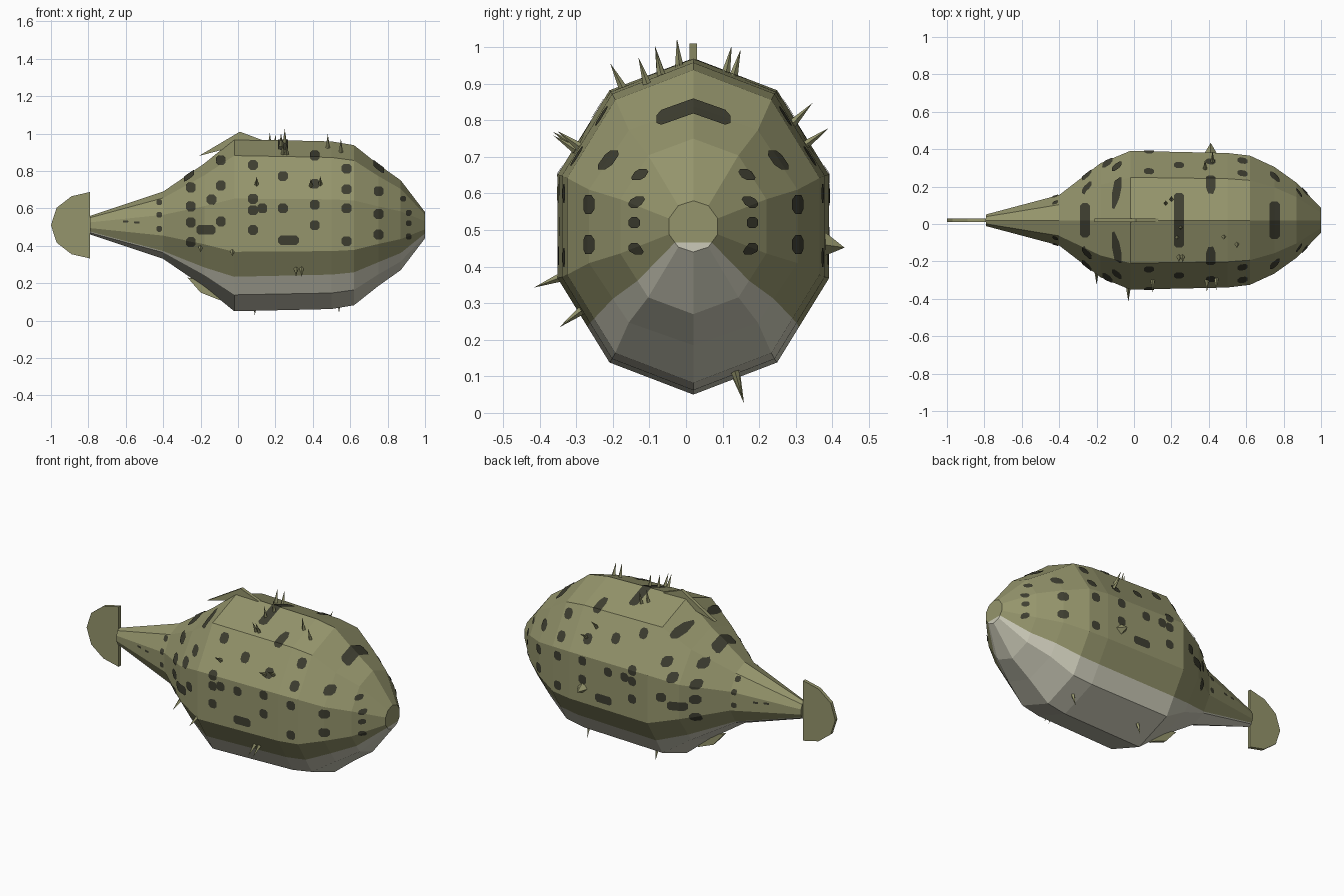
import bpy
import bmesh
from math import sin, cos, radians, pi
from mathutils import Vector
from mathutils.bvhtree import BVHTree

cube = bpy.data.objects.get("Cube")
if cube:
    bpy.data.objects.remove(cube)

MID_Y, MID_Z = .02, .51


def material(name, colour):
    mat = bpy.data.materials.new(name)
    mat.use_nodes = True
    mat.diffuse_color = (*colour, 1)
    mat.node_tree.nodes["Principled BSDF"].inputs["Base Color"].default_value = (*colour, 1)
    return mat


OLIVE = material("olive skin", (.30, .30, .15))
BELLY = material("pale belly", (.60, .59, .48))
DARK = material("dark spots", (.048, .048, .03))


def add_object(name, bm, *mats):
    mesh = bpy.data.meshes.new(name)
    bm.to_mesh(mesh)
    for mat in mats:
        mesh.materials.append(mat)
    obj = bpy.data.objects.new(name, mesh)
    bpy.context.collection.objects.link(obj)
    return obj


# Body: ten-sided rings along x, with an extra point per side for the belly line
# Each station: x, height radius, width radius, belly line position on its edge
STATIONS = [
    (-.79, .05, .033, .75),
    (-.4, .18, .142, .92),
    (-.18, .33, .32, .75),
    (-.02, .46, .39, .58),
    (.5, .448, .378, .56),
    (.62, .428, .363, .56),
    (.75, .325, .3, .6),
    (.87, .24, .21, .62),
    (1, .07, .07, .64),
]


def ring(bm, x, rz, ry, belly):
    half = [Vector((x, ry * sin(k * pi / 5), rz * cos(k * pi / 5))) for k in range(6)]
    half.insert(4, half[3].lerp(half[4], belly))
    mirrored = [Vector((p.x, -p.y, p.z)) for p in half[-2:0:-1]]
    offset = Vector((0, MID_Y, MID_Z))
    return [bm.verts.new(p + offset) for p in half + mirrored]


body = bmesh.new()
rings = [ring(body, *station) for station in STATIONS]
for a, b in zip(rings, rings[1:]):
    for i in range(len(a)):
        j = (i + 1) % len(a)
        face = body.faces.new((a[i], a[j], b[j], b[i]))
        face.material_index = int(4 <= i < 8)
for end in (rings[0], rings[-1]):
    body.faces.new(end[8:] + end[:5])
    body.faces.new(end[4:9]).material_index = 1
bmesh.ops.recalc_face_normals(body, faces=body.faces)
body.normal_update()
add_object("body", body, OLIVE, BELLY)
surface = BVHTree.FromBMesh(body)


# Spots: patches of the skin clipped to a rounded box and lifted slightly
spots = bmesh.new()


def spot(u, v, width, height, axis, sign):
    patch = body.copy()
    wrong = [f for f in patch.faces if f.normal[axis] * sign < .01]
    bmesh.ops.delete(patch, geom=wrong, context="FACES")
    w, h = width / 2, height / 2
    centre, normal = Vector((u, 0, 0)), Vector()
    other = 3 - axis
    centre[other] = v
    for k in range(8):
        c, s = cos(k * pi / 4), sin(k * pi / 4)
        normal.x, normal[other] = c, s
        reach = w * abs(c) + h * abs(s)
        if k % 2:
            reach -= .35 * min(w, h)
        bmesh.ops.bisect_plane(
            patch, geom=patch.verts[:] + patch.edges[:] + patch.faces[:],
            plane_co=centre + normal * reach, plane_no=normal, clear_outer=True)
    patch.normal_update()
    for vert in patch.verts:
        vert.co += vert.normal * .004
    temp = bpy.data.meshes.new("patch")
    patch.to_mesh(temp)
    spots.from_mesh(temp)
    bpy.data.meshes.remove(temp)
    patch.free()


# Flank spots: heights listed by column
COLUMNS = {
    -.42: (.49, .565, .63),
    -.25: (.42, .525, .61, .71),
    -.14: (.645,),
    -.09: (.53, .72, .855),
    .08: (.485, .59, .65, .83),
    .13: (.6,),
    .24: (.6, .77),
    .41: (.51, .62, .73, .88),
    .58: (.425, .6, .7, .81),
    .75: (.46, .57, .69),
    .88: (.65,),
    .91: (.45, .52, .575),
}
for side in (-1, 1):
    for x, heights in COLUMNS.items():
        size = .03 if x < -.3 or x > .8 else .052
        for z in heights:
            spot(x, z, size, size, 1, side)
    # Long flank blotches and tail flecks
    spot(-.17, .485, .1, .05, 1, side)
    spot(.27, .43, .11, .05, 1, side)
    spot(-.54, .525, .03, .012, 1, side)
    spot(-.6, .53, .03, .012, 1, side)

# Bars across the back
for x, length in ((-.26, .18), (.24, .29), (.75, .2)):
    spot(x, MID_Y, .055, length, 2, 1)
add_object("spots", spots, DARK)


# Fins: flat plates on the centre line
def fin(name, outline, thickness=.02):
    bm = bmesh.new()
    face = bm.faces.new([bm.verts.new((x, MID_Y - thickness / 2, z)) for x, z in outline])
    grown = bmesh.ops.extrude_face_region(bm, geom=[face])
    moved = [g for g in grown["geom"] if isinstance(g, bmesh.types.BMVert)]
    bmesh.ops.translate(bm, verts=moved, vec=(0, thickness, 0))
    bmesh.ops.recalc_face_normals(bm, faces=bm.faces)
    add_object(name, bm, OLIVE)


upper = [(-.79, .178), (-.89, .155), (-.97, .093), (-1, 0)]
lower = [(x, -z) for x, z in upper[-2::-1]]
fin("tail_fin", [(x, MID_Z + z) for x, z in upper + lower])
fin("back_fin", [(-.21, .88), (.01, 1.01), (.13, .965), (-.02, .93)])
fin("belly_fin", [(-.27, .23), (-.2, .15), (-.1, .11), (-.1, .2)])


# Spines: slim cones standing on the skin, at x and degrees from the top
SPINES = [
    (.17, -12), (.2, -15), (.25, 5), (.23, 12), (.48, 12), (.55, 18),
    (.24, 27), (.26, 27), (.1, 56), (.39, 57), (.44, 55),
    (-.03, 111), (-.2, 113), (.31, 127), (.34, 127),
    (.38, -44), (.42, -54), (.09, -164), (.54, -164),
]
spines = bmesh.new()


def spine(x, degrees, radius=.013, length=.085):
    angle = radians(degrees)
    outward = Vector((0, -sin(angle), cos(angle)))
    axis_point = Vector((x, MID_Y, MID_Z))
    hit = surface.ray_cast(axis_point + outward, -outward)[0]
    made = bmesh.ops.create_cone(
        spines, cap_ends=True, segments=4, radius1=radius, radius2=0, depth=length)
    turn = outward.to_track_quat("Z", "Y")
    for vert in made["verts"]:
        vert.co = hit + turn @ (vert.co + Vector((0, 0, length * .38)))


for x, degrees in SPINES:
    spine(x, degrees)
spine(.41, -98, .035, .06)
add_object("spines", spines, OLIVE)
